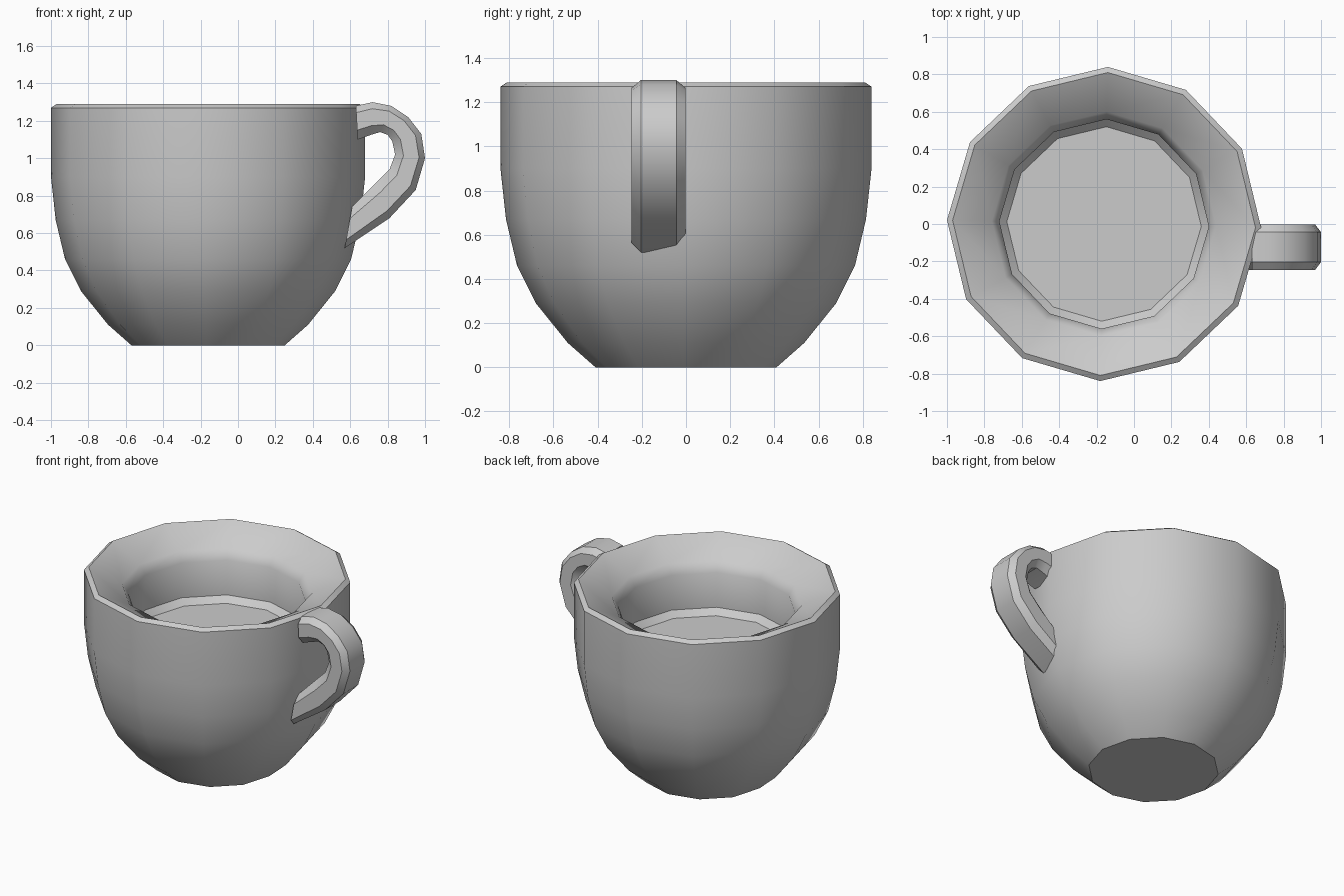
import bpy, bmesh, math

if "Cube" in bpy.data.objects:
    bpy.data.objects.remove(bpy.data.objects["Cube"])

SIDES = 12
CENTRE_X = -0.16
TURN = math.radians(-1.4)


def finish(name, bm, angle):
    bmesh.ops.recalc_face_normals(bm, faces=bm.faces)
    mesh = bpy.data.meshes.new(name)
    bm.to_mesh(mesh)
    bm.free()
    obj = bpy.data.objects.new(name, mesh)
    bpy.context.collection.objects.link(obj)
    bpy.ops.object.select_all(action='DESELECT')
    obj.select_set(True)
    bpy.context.view_layer.objects.active = obj
    bpy.ops.object.shade_smooth_by_angle(angle=math.radians(angle))
    return obj


def loft(name, rings, angle):
    """Skin a list of closed point rings and cap both ends."""
    bm = bmesh.new()
    loops = [[bm.verts.new(p) for p in ring] for ring in rings]
    for a, b in zip(loops, loops[1:]):
        n = len(a)
        for i in range(n):
            j = (i + 1) % n
            bm.faces.new((a[i], a[j], b[j], b[i]))
    bm.faces.new(loops[0])
    bm.faces.new(loops[-1])
    return finish(name, bm, angle)


def circle(r, z):
    steps = [TURN + 2 * math.pi * i / SIDES for i in range(SIDES)]
    return [(CENTRE_X + r * math.cos(a), r * math.sin(a), z) for a in steps]


# Cup: outside wall, rim, sloping inside, well and floor
profile = [(0.41, 0), (0.535, 0.11), (0.68, 0.29), (0.765, 0.46),
           (0.815, 0.67), (0.84, 0.90), (0.84, 1.27), (0.81, 1.29),
           (0.60, 1.185), (0.56, 1.12), (0.56, 0.88), (0.52, 0.84)]
loft("cup_body", [circle(r, z) for r, z in profile], 36)

# Handle: chamfered section swept between an outer and an inner curve
outer = [(0.63, 1.28), (0.72, 1.30), (0.82, 1.28), (0.91, 1.22), (0.98, 1.13),
         (1.0, 1.0), (0.95, 0.83), (0.81, 0.68), (0.57, 0.52)]
inner = [(0.64, 1.10), (0.71, 1.125), (0.76, 1.14), (0.80, 1.125), (0.825, 1.09),
         (0.84, 1.02), (0.81, 0.94), (0.74, 0.87), (0.61, 0.74)]
half = [(0, 0.08), (0.2, 0.122), (0.72, 0.122), (1, 0.08)]
section = half + [(t, -w) for t, w in reversed(half)]
rings = [[(ox + (ix - ox) * t, -0.124 + w, oz + (iz - oz) * t) for t, w in section]
         for (ox, oz), (ix, iz) in zip(outer, inner)]
loft("handle", rings, 30)
